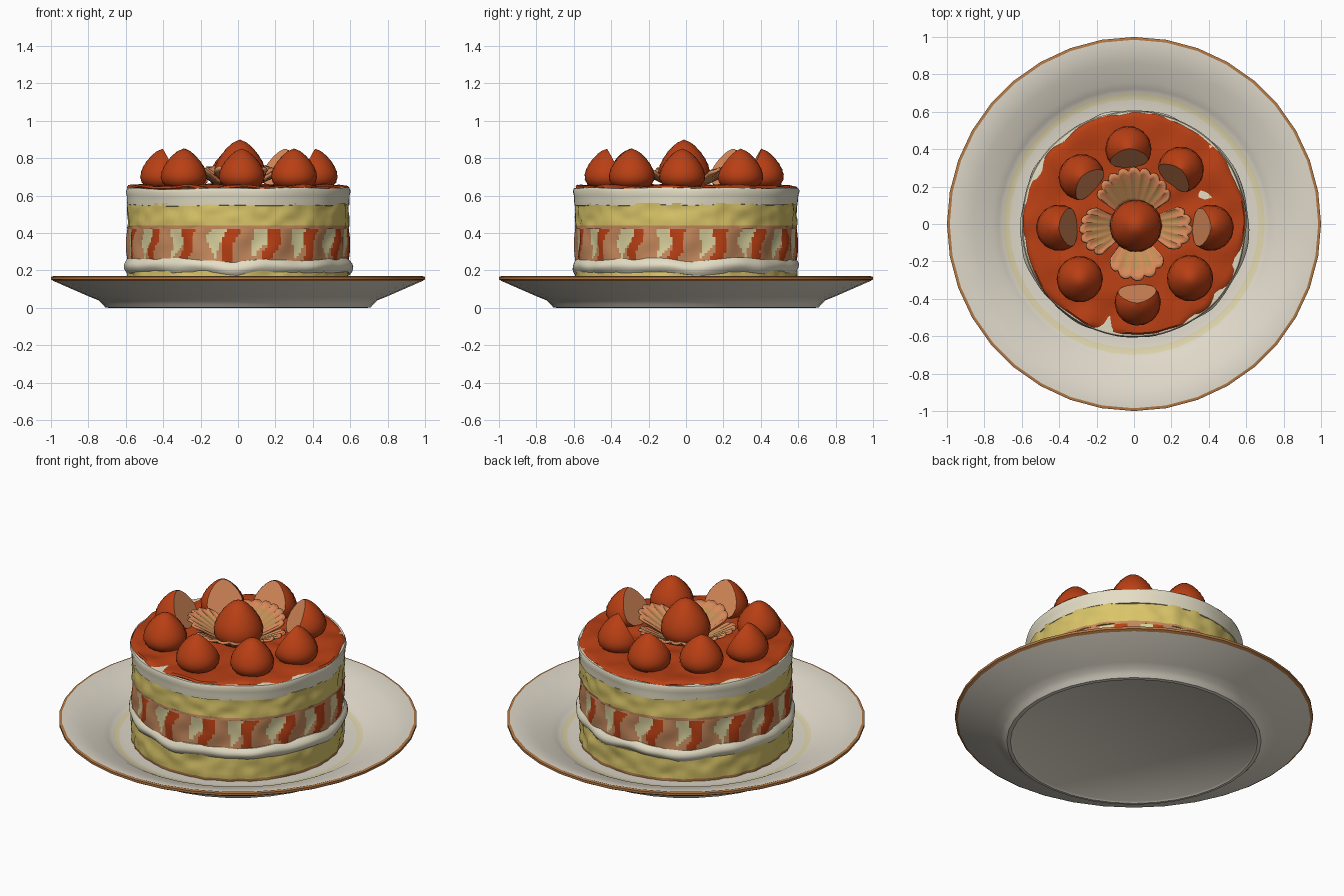
import bpy, bmesh, math, random
from mathutils import Vector, noise

if "Cube" in bpy.data.objects:
    bpy.data.objects.remove(bpy.data.objects["Cube"])

random.seed(4)
TAU = 2 * math.pi


def mat(name, r, g, b):
    m = bpy.data.materials.new(name)
    m.diffuse_color = (r, g, b, 1)
    m.use_nodes = True
    m.node_tree.nodes["Principled BSDF"].inputs["Base Color"].default_value = m.diffuse_color
    return m


PLATE = mat("plate_white", 0.74, 0.69, 0.59)
RIM = mat("rim_tan", 0.45, 0.19, 0.06)
RING = mat("plate_ring", 0.72, 0.65, 0.41)
SPONGE = mat("sponge_yellow", 0.70, 0.56, 0.14)
CREAM = mat("cream_white", 0.78, 0.73, 0.56)
FILLING = mat("filling_cream", 0.70, 0.64, 0.34)
RED = mat("berry_red", 0.48, 0.050, 0.007)
FLESH = mat("berry_flesh", 0.68, 0.25, 0.10)
PALE = mat("slice_flesh", 0.56, 0.25, 0.11)
CORE = mat("slice_core", 0.50, 0.28, 0.09)


def n3(x, y, z, f):
    return noise.noise(Vector((x, y, z)) * f + Vector((3.7, 1.3, 8.1)))


def finish(bm, name, mats, angle=40):
    me = bpy.data.meshes.new(name)
    bm.to_mesh(me)
    bm.free()
    for m in mats:
        me.materials.append(m)
    ob = bpy.data.objects.new(name, me)
    bpy.context.collection.objects.link(ob)
    bpy.ops.object.select_all(action='DESELECT')
    ob.select_set(True)
    bpy.context.view_layer.objects.active = ob
    bpy.ops.object.shade_smooth_by_angle(angle=math.radians(angle))
    return ob


def lathe(profile, segs, rule=None, warp=None):
    """Revolve (radius, height) points; warp moves points, rule picks material per face."""
    bm = bmesh.new()
    rows = []
    for i, (r, z) in enumerate(profile):
        row = []
        for j in range(segs):
            a = TAU * j / segs
            rr, zz = warp(i, j, a, r, z) if warp and r > 0 else (r, z)
            row.append(bm.verts.new((rr * math.cos(a), rr * math.sin(a), zz)))
        rows.append(row)
    for i in range(len(rows) - 1):
        for j in range(segs):
            k = (j + 1) % segs
            f = bm.faces.new((rows[i][j], rows[i][k], rows[i + 1][k], rows[i + 1][j]))
            if rule:
                f.material_index = rule(i, (j + 0.5) / segs)
    bmesh.ops.remove_doubles(bm, verts=bm.verts, dist=1e-5)
    return bm


def rough(amp, freq, zamp=0.0):
    def warp(i, j, a, r, z):
        x, y = r * math.cos(a), r * math.sin(a)
        return r + amp * n3(x, y, z, freq), z + zamp * n3(x, y, z + 5, freq * 0.6)
    return warp


def wall(r, z0, z1, rows, bulge=0.0):
    """Closed drum profile with an optional bulging side."""
    side = [(r + bulge * math.sin(math.pi * t / rows), z0 + (z1 - z0) * t / rows)
            for t in range(rows + 1)]
    return [(0, z0), (r - 0.05, z0)] + side + [(r - 0.05, z1), (0, z1)]


# Plate with a foot, wide sloping lip, tan rim and a pale ring in the well
plate = [(0, 0.008), (0.68, 0.008), (0.69, 0), (0.71, 0.003), (0.725, 0.02), (0.745, 0.04),
         (0.79, 0.058), (0.985, 0.143), (1.0, 0.152), (1.0, 0.166), (0.985, 0.17),
         (0.86, 0.128), (0.76, 0.095), (0.725, 0.075), (0.70, 0.06), (0.665, 0.055),
         (0.63, 0.05), (0, 0.05)]
finish(lathe(plate, 36, lambda i, u: 1 if 7 <= i <= 9 else 2 if i == 14 else 0),
       "plate", [PLATE, RIM, RING])

# Sponge layers, each with a thin browned lower edge
for name, z0, z1 in (("lower_sponge", 0.048, 0.20), ("upper_sponge", 0.425, 0.56)):
    finish(lathe(wall(0.592, z0, z1, 9), 128, lambda i, u: 1 if i == 2 else 0,
                 rough(0.012, 16)), name, [SPONGE, RIM if z0 < 0.1 else PALE])

# Cream layers
finish(lathe(wall(0.588, 0.185, 0.26, 6, 0.02), 128, None, rough(0.018, 7, 0.02)),
       "lower_cream", [CREAM])
top_cream = [(0, 0.55), (0.57, 0.545), (0.595, 0.55), (0.597, 0.575), (0.598, 0.60),
             (0.604, 0.625), (0.598, 0.64), (0.58, 0.642), (0, 0.63)]
finish(lathe(top_cream, 96, None, rough(0.008, 5, 0.012)), "upper_cream", [CREAM])

# Fruit band: slanted red skins, pale cut flesh and cream teeth, repeated round the side
UNITS, ROWS = 16, 14


def phase(u, v):
    p = (u + 0.25) * UNITS - 0.78 - 0.18 * (v - 0.5) + 0.05 * math.sin(7 * v + 40 * u)
    return (p + 0.5) % 1 - 0.5


def band_kind(u, v):
    w = phase(u, v)
    if v > 0.93:
        return 1
    if abs(w) < 0.10 + 0.07 * v:
        return 0
    tooth = 0.19 * min(1, max(0, v - 0.12) * 2)
    return 2 if abs(w + 0.32) < tooth else 1


def band_warp(i, j, a, r, z):
    v = (i - 1) / ROWS
    w = phase(a / TAU, v)
    return r + 0.010 * math.cos(TAU * (w - 0.12)) * math.sin(math.pi * min(1, max(0, v))), z


band = [(0, 0.235)] + [(0.59, 0.235 + 0.20 * t / ROWS) for t in range(ROWS + 1)] + [(0, 0.435)]
finish(lathe(band, UNITS * 16, lambda i, u: band_kind(u, (i - 0.5) / ROWS), band_warp),
       "fruit_band", [RED, PALE, FILLING])


# Rippled red glaze on top
def glaze_warp(i, j, a, r, z):
    x, y = r * math.cos(a), r * math.sin(a)
    edge = 0.012 * n3(x, y, 0, 9) if r > 0.55 else 0
    return r + edge, z + 0.022 * n3(x, y, 0, 8)


glaze = [(0, 0.625), (0.585, 0.628), (0.594, 0.638), (0.585, 0.648)]
glaze += [(0.56 - 0.04 * t, 0.652) for t in range(14)] + [(0, 0.652)]
finish(lathe(glaze, 96, None, glaze_warp), "red_glaze", [RED])


# Whole and cut strawberries with dimpled skin
def berry(name, x, y, width, height, cut):
    segs, rows = 28, 16
    prof = []
    for t in range(rows + 1):
        h = t / rows
        r = width * math.sin(math.pi * min(1, (h + 0.001) ** 0.62)) ** 0.62 if 0 < h < 1 else 0
        prof.append((r, 0.63 + height * h))

    def dimples(i, j, a, r, z):
        return r * (1 + (0.014 if (i + j) % 2 else -0.014)), z

    bm = lathe(prof, segs, None, dimples)
    if cut:
        d = Vector((-x, -y, 0)).normalized()
        bmesh.ops.bisect_plane(bm, geom=bm.verts[:] + bm.edges[:] + bm.faces[:],
                               plane_co=d * 0.058 + Vector((0, 0, 0.73)),
                               plane_no=d * 0.2 + Vector((0, 0, 0.10)), clear_outer=True)
        rim = [e for e in bm.edges if e.is_boundary]
        for f in bmesh.ops.holes_fill(bm, edges=rim, sides=0)["faces"]:
            f.material_index = 1
    ob = finish(bm, name, [RED, FLESH], 35)
    ob.location = (x, y, 0)
    ob.rotation_euler = (0, 0, 0)


berry("centre_strawberry", 0.01, -0.01, 0.138, 0.27, False)
ring = [(-0.03, 0.40, 1), (0.25, 0.29, 1), (0.41, -0.02, 1), (0.30, -0.29, 0),
        (0.02, -0.42, 1), (-0.29, -0.295, 0), (-0.40, -0.02, 1), (-0.28, 0.25, 1)]
for k, (x, y, cut) in enumerate(ring):
    berry(f"strawberry_{k + 1}", x, y, 0.122, 0.222, cut)


# Fans of thin slices leaning outward round the centre
def fan(name, a0, a1, slices, r1):
    bm = bmesh.new()
    per, rows = 6, 7
    cols = slices * per
    grid = []
    for i in range(rows + 1):
        t = i / rows
        row = []
        for j in range(cols + 1):
            s = (j % per) / per
            lobe = abs(math.sin(math.pi * s))
            taper = math.sin(math.pi * (0.1 + 0.8 * j / cols)) ** 0.4
            r = 0.115 + (r1 - 0.115) * t * (0.88 * taper + 0.12 * lobe)
            a = math.radians(a0 + (a1 - a0) * j / cols)
            z = 0.675 + 0.09 * t * taper + 0.010 * s * t
            row.append(bm.verts.new((r * math.cos(a), r * math.sin(a), z)))
        grid.append(row)
    for i in range(rows):
        for j in range(cols):
            f = bm.faces.new((grid[i][j], grid[i + 1][j], grid[i + 1][j + 1], grid[i][j + 1]))
            core = i < 5 and 0.12 < j / cols < 0.88 and j % per not in (0, 5)
            f.material_index = 1 if core else 0
    ob = finish(bm, name, [FLESH, CORE, RED], 30)
    mod = ob.modifiers.new("thickness", 'SOLIDIFY')
    mod.thickness = 0.015
    mod.offset = -1


fan("back_fan", 35, 145, 9, 0.30)
fan("left_fan", 158, 224, 6, 0.29)
fan("front_fan", 236, 312, 5, 0.30)
fan("right_fan", 326, 382, 5, 0.31)
